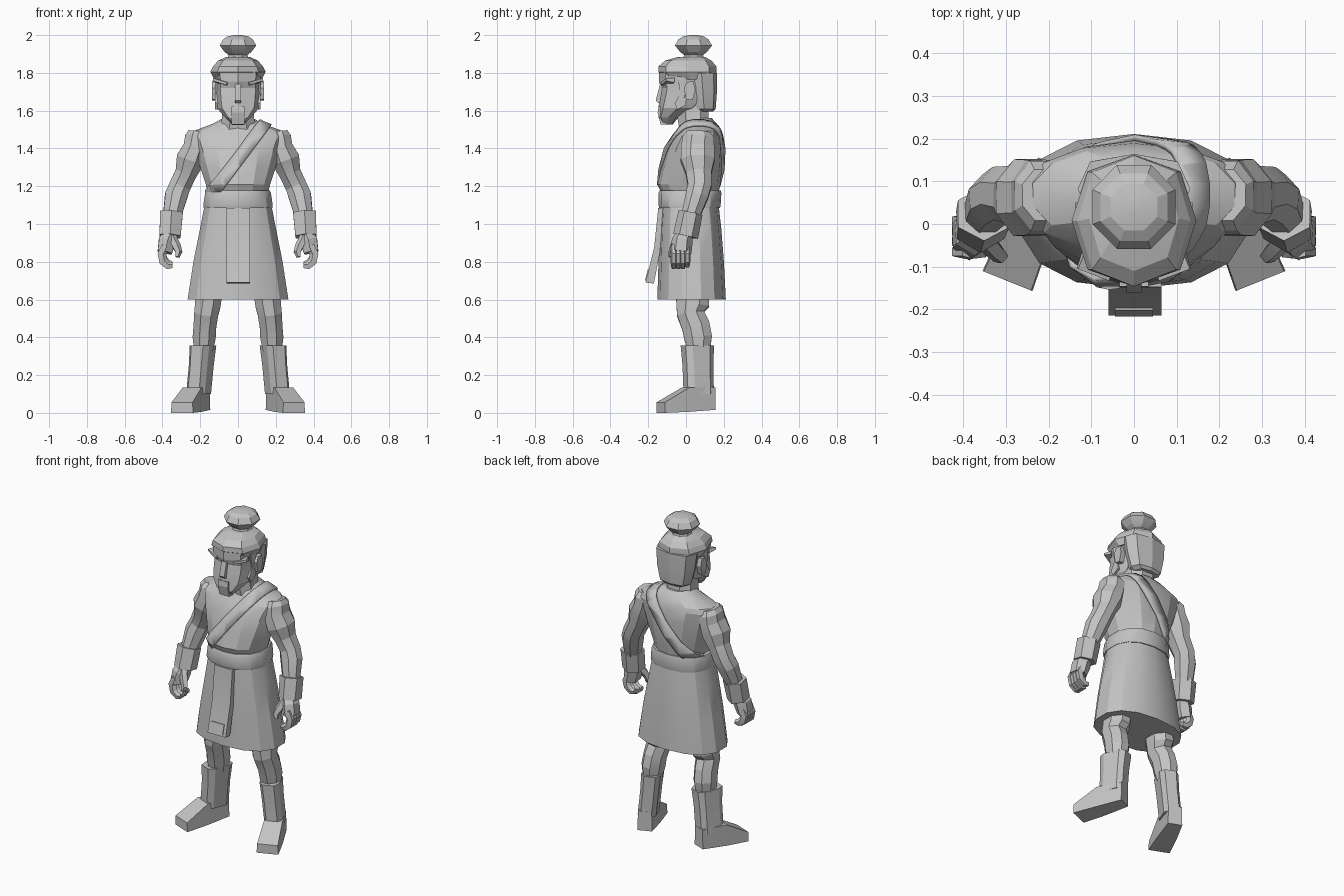
import bpy, bmesh, math
from mathutils import Vector, Matrix

GREY = bpy.data.materials.new("plain_grey")
GREY.diffuse_color = (0.55, 0.55, 0.55, 1)


def finish(name, bm, angle=28):
    bmesh.ops.recalc_face_normals(bm, faces=bm.faces)
    me = bpy.data.meshes.new(name)
    bm.to_mesh(me)
    bm.free()
    ob = bpy.data.objects.new(name, me)
    bpy.context.collection.objects.link(ob)
    me.materials.append(GREY)
    bpy.ops.object.select_all(action='DESELECT')
    ob.select_set(True)
    bpy.context.view_layer.objects.active = ob
    bpy.ops.object.shade_smooth_by_angle(angle=math.radians(angle))
    return ob


def skin(name, rings, angle=28):
    """Closed surface through rings of equal point count."""
    bm = bmesh.new()
    vs = [[bm.verts.new(p) for p in r] for r in rings]
    n = len(vs[0])
    for a, b in zip(vs, vs[1:]):
        for i in range(n):
            bm.faces.new((a[i], a[(i + 1) % n], b[(i + 1) % n], b[i]))
    bm.faces.new(vs[0][::-1])
    bm.faces.new(vs[-1])
    return finish(name, bm, angle)


def unit_ring(n, p=1.0, off=.5):
    k = math.cos(math.pi / n) if off else 1
    out = []
    for i in range(n):
        a = 2 * math.pi * (i + off) / n
        c, s = math.cos(a) / k, math.sin(a) / k
        out.append((math.copysign(abs(c) ** p, c), math.copysign(abs(s) ** p, s)))
    return out


def stack(name, rows, n=12, p=.85, angle=28, off=.5):
    """Horizontal sections: z, half width, front y, back y."""
    return skin(name, [[(rx * c, (f + b) / 2 + (b - f) / 2 * s, z)
                        for c, s in unit_ring(n, p, off)] for z, rx, f, b in rows], angle)


def tube(name, rows, n=8, side=1, angle=15):
    """Limb along a path: x, y, z, half width, half depth."""
    pts = [Vector(r[:3]) for r in rows]
    rings = []
    for i, r in enumerate(rows):
        d = (pts[min(i + 1, len(pts) - 1)] - pts[max(i - 1, 0)]).normalized()
        u = d.cross(Vector((0, 1, 0))).normalized()
        v = u.cross(d)
        ring = [pts[i] + u * c * r[3] + v * s * r[4] for c, s in unit_ring(n)]
        rings.append([(q.x * side, q.y, q.z) for q in ring])
    return skin(name, rings, angle)


def prism(name, profile, x0, x1, mat=None):
    """Side profile of (y, z) points extruded across x."""
    m = mat or Matrix()
    return skin(name, [[m @ Vector((x, y, z)) for y, z in profile] for x in (x0, x1)], 15)


# torso, belt and skirt
torso = stack("torso", [(1.10, .165, -.125, .165), (1.17, .16, -.13, .17), (1.21, .17, -.147, .178),
                        (1.30, .20, -.126, .187), (1.40, .232, -.10, .192), (1.465, .258, -.062, .186),
                        (1.493, .235, -.04, .178), (1.53, .135, -.025, .162), (1.56, .08, -.01, .135)],
              14, .92, 18)
stack("belt", [(1.085, .182, -.138, .177), (1.10, .184, -.142, .18),
               (1.165, .174, -.142, .184), (1.178, .168, -.136, .18)], 14)
stack("skirt", [(.60, .267, -.148, .207), (.80, .236, -.142, .197), (.98, .20, -.135, .183),
                (1.095, .178, -.128, .17)], 14)

# front cloth panel hanging from the belt, with a small trimmed tab
prism("front_panel", [(-.12, 1.085), (-.147, 1.085), (-.168, .88), (-.214, .69), (-.17, .685), (-.138, .85)],
      -.06, .064)
prism("panel_trim", [(-.19, .76), (-.202, .76), (-.217, .70), (-.21, .70)], -.045, .045)

# diagonal strap: a slanted slice of the torso surface, thickened outward
bm = bmesh.new()
bm.from_mesh(torso.data)
nrm = Vector((.80, 0, -.60))
mid = Vector((.018, 0, 1.365))
cuts = [(mid + nrm * k * .033, nrm * k) for k in (-1, 1)] + [(Vector((0, 0, 1.17)), Vector((0, 0, -1)))]
for co, no in cuts:
    bmesh.ops.bisect_plane(bm, geom=bm.verts[:] + bm.edges[:] + bm.faces[:], dist=1e-5,
                           plane_co=co, plane_no=no, clear_outer=True)
strap_me = bpy.data.meshes.new("shoulder_strap")
bm.to_mesh(strap_me)
bm.free()
strap = bpy.data.objects.new("shoulder_strap", strap_me)
bpy.context.collection.objects.link(strap)
if not strap_me.materials:
    strap_me.materials.append(GREY)
sol = strap.modifiers.new("thickness", 'SOLIDIFY')
sol.thickness = .014
sol.offset = 1

# neck and head, with a ridge down the middle of the face
stack("neck", [(1.50, .10, -.035, .135), (1.56, .085, -.045, .12), (1.68, .08, -.05, .12)], 8)
stack("head", [(1.527, .03, -.125, -.07), (1.565, .07, -.146, -.04), (1.615, .112, -.146, .06),
               (1.67, .12, -.140, .12), (1.72, .122, -.132, .14), (1.755, .122, -.144, .14),
               (1.81, .128, -.144, .14), (1.85, .09, -.10, .13)], 8, .8, 15, 0)
prism("beard", [(-.10, 1.622), (-.146, 1.622), (-.15, 1.59), (-.135, 1.528), (-.10, 1.525), (-.07, 1.55)],
      -.034, .034)
prism("nose", [(-.11, 1.74), (-.138, 1.74), (-.160, 1.655), (-.145, 1.64), (-.11, 1.64)], -.017, .017)
stack("hair_cap", [(1.765, .126, -.11, .157), (1.805, .146, -.146, .162), (1.835, .132, -.146, .160),
                   (1.865, .105, -.11, .135), (1.885, .06, -.04, .10)], 8, .85, 15, 0)
stack("hair_back", [(1.595, .075, .045, .145), (1.61, .10, .035, .157), (1.70, .122, .015, .164),
                    (1.80, .132, .0, .164)], 8, .72, 15, 0)
# top knot
stack("top_knot", [(1.865, .062, -.022, .102), (1.895, .05, -.01, .09), (1.91, .07, -.03, .11),
                   (1.945, .097, -.058, .138), (1.978, .078, -.04, .118), (1.993, .055, -.015, .095),
                   (2.0, .02, .02, .06)], 8, 1, 15)

for s, tag in ((1, "left"), (-1, "right")):
    # brow, ear and hair in front of the ear
    brow = (Matrix.Translation((s * .055, 0, 1.742)) @ Matrix.Rotation(-s * .3, 4, 'Y')
            @ Matrix.Rotation(s * .35, 4, 'Z'))
    prism(tag + "_brow", [(-.08, -.012), (-.125, -.008), (-.127, .006), (-.08, .014)], -.04, .04, brow)
    prism(tag + "_ear", [(.035, 1.655), (.0, 1.66), (-.012, 1.72), (.005, 1.752), (.038, 1.755), (.05, 1.71)],
          s * .122 - .015, s * .122 + .015)
    prism(tag + "_sideburn", [(.0, 1.78), (-.045, 1.78), (-.03, 1.69), (-.06, 1.64), (-.045, 1.605),
                              (.0, 1.63)], s * .105 - .018, s * .105 + .014)

    # arm, bracer and hand
    tube(tag + "_arm", [(.212, .068, 1.488, .05, .06), (.216, .066, 1.46, .064, .082),
                        (.226, .062, 1.405, .064, .088), (.252, .062, 1.34, .075, .09),
                        (.275, .068, 1.27, .058, .068), (.308, .072, 1.20, .057, .062),
                        (.327, .058, 1.15, .06, .06), (.352, .02, 1.03, .046, .046)], 8, s)
    tube(tag + "_bracer", [(.352, .024, 1.06, .06, .056), (.36, -.002, .935, .056, .058)], 6, s)
    tube(tag + "_palm", [(.358, -.005, .95, .036, .038), (.374, -.02, .91, .046, .048),
                         (.388, -.028, .85, .038, .05)], 6, s)
    for i in range(4):
        y = -.065 + i * .024
        z = .008 * (i == 3)
        tube(tag + "_finger", [(.384, y, .885, .02, .014), (.405, y, .84, .021, .014),
                               (.396, y, .80 + z, .021, .014), (.37, y, .778 + z, .018, .013),
                               (.347, y, .78 + z, .013, .011)], 5, s)
    tube(tag + "_thumb", [(.35, -.035, .93, .02, .02), (.327, -.062, .885, .02, .018),
                          (.314, -.075, .85, .016, .015), (.322, -.08, .825, .01, .01)], 5, s)

    # leg with knee
    tube(tag + "_leg", [(.15, .035, .66, .07, .09), (.160, .035, .57, .068, .086), (.168, .024, .525, .064, .072),
                        (.175, .052, .46, .06, .074), (.179, .064, .40, .061, .074),
                        (.183, .068, .33, .05, .06)], 8, s)

    # boot: shaft and turned-out foot that widens to the toe
    turn = Matrix.Translation((s * .212, .075, 0)) @ Matrix.Rotation(s * math.radians(22), 4, 'Z')
    shaft = [(.358, .056, -.086, .078, -.03), (.25, .053, -.08, .07, -.02), (.10, .053, -.08, .068, -.005)]
    skin(tag + "_boot_shaft", [[turn @ Vector((x * w + s * dx, f if yy < 0 else b, z)) if abs(x) < 1 else
                                turn @ Vector((x * w + s * dx, .6 * (f if yy < 0 else b), z)) for x, yy in
                                ((-.6, -1), (.6, -1), (1, -1), (1, 1), (.6, 1), (-.6, 1), (-1, 1), (-1, -1))]
                               for z, w, f, b, dx in shaft], 15)
    foot = [(.07, .042, .016, .135), (-.082, .056, .006, .135), (-.225, .063, 0, .056)]
    skin(tag + "_boot_foot", [[turn @ Vector(p) for p in ((-w, y, a), (w, y, a), (w * .95, y, b), (-w * .95, y, b))]
                              for y, w, a, b in foot], 15)
